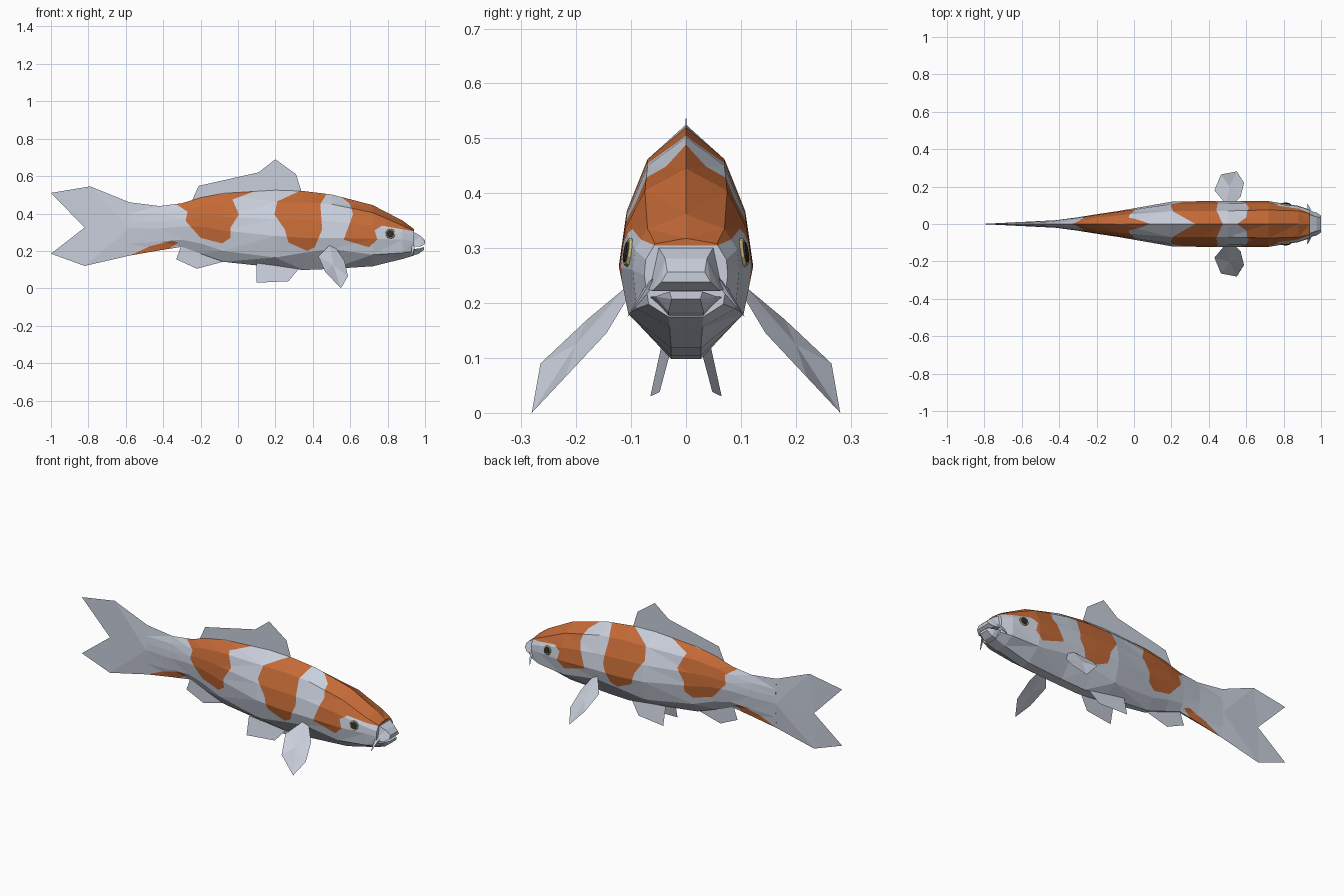
import bpy, bmesh
from mathutils import Vector
from mathutils.bvhtree import BVHTree

if "Cube" in bpy.data.objects:
    bpy.data.objects.remove(bpy.data.objects["Cube"])


def material(name, rgb):
    m = bpy.data.materials.new(name)
    m.diffuse_color = (*rgb, 1)
    m.use_nodes = True
    m.node_tree.nodes["Principled BSDF"].inputs["Base Color"].default_value = m.diffuse_color
    return m


WHITE = material("pearl white", (0.58, 0.62, 0.71))
ORANGE = material("burnt orange", (0.56, 0.145, 0.038))
GOLD = material("eye gold", (0.60, 0.50, 0.20))
BLACK = material("eye black", (0.025, 0.026, 0.03))


def finish(bm, name, mats):
    me = bpy.data.meshes.new(name)
    bm.to_mesh(me)
    bm.free()
    for m in mats:
        me.materials.append(m)
    ob = bpy.data.objects.new(name, me)
    bpy.context.collection.objects.link(ob)
    return ob


def loft(rings):
    """Closed skin through rings of equal point count."""
    bm = bmesh.new()
    rows = [[bm.verts.new(p) for p in r] for r in rings]
    n = len(rows[0])
    for a, b in zip(rows, rows[1:]):
        for i in range(n):
            j = (i + 1) % n
            bm.faces.new((a[i], a[j], b[j], b[i]))
    bm.faces.new(rows[0])
    bm.faces.new(rows[-1])
    bmesh.ops.remove_doubles(bm, verts=bm.verts, dist=1e-5)
    bmesh.ops.triangulate(bm, faces=bm.faces)
    bmesh.ops.recalc_face_normals(bm, faces=bm.faces)
    return bm


def sheet(name, faces, sides=(1,)):
    """Thin fin made of faces given by points, optionally mirrored in y."""
    for s in sides:
        bm = bmesh.new()
        for f in faces:
            bm.faces.new([bm.verts.new((x, y * s, z)) for x, y, z in f])
        bmesh.ops.remove_doubles(bm, verts=bm.verts, dist=1e-5)
        bmesh.ops.recalc_face_normals(bm, faces=bm.faces)
        finish(bm, name, [WHITE])


# Body stations: x, top z, shoulder y z, flank y z, low y z, belly y z
STATIONS = [
    (-.58, .46, .006, .40, .012, .32, .006, .24, .000, .175),
    (-.42, .44, .013, .40, .020, .32, .013, .25, .003, .203),
    (-.30, .455, .022, .415, .036, .33, .025, .26, .005, .222),
    (-.20, .485, .034, .44, .052, .33, .037, .24, .008, .185),
    (-.08, .508, .047, .455, .070, .31, .052, .20, .012, .142),
    (.20, .525, .070, .462, .119, .28, .090, .165, .025, .112),
    (.35, .52, .070, .462, .122, .27, .100, .19, .027, .098),
    (.50, .502, .070, .45, .122, .27, .105, .21, .027, .104),
    (.72, .445, .075, .405, .122, .265, .105, .18, .027, .118),
    (.88, .362, .070, .335, .097, .26, .090, .19, .030, .157),
    (.94, .318, .056, .308, .076, .25, .068, .198, .032, .175),
]


def ring(x, zt, ys, zs, ym, zm, yl, zl, yb, zb):
    upper = ((ys + ym) / 2 + .1 * ym, (zs + zm) / 2)
    half = [(ys, zs), upper, (ym, zm), (yl, zl), (yb, zb)]
    return ([(x, 0, zt)] + [(x, y, z) for y, z in half]
            + [(x, -y, z) for y, z in reversed(half)])


# Orange patches as side outlines (x, z), cut right through the body
PATCHES = [
    [(-.36, .47), (-.27, .41), (-.28, .36), (-.20, .27), (-.085, .24), (-.04, .27),
     (-.04, .325), (.005, .395), (-.03, .475), (.12, .53)],
    [(.35, .53), (.21, .465), (.195, .395), (.25, .315), (.27, .245), (.37, .20),
     (.41, .22), (.45, .315), (.44, .45), (.49, .53)],
    [(.50, .53), (.60, .45), (.615, .396), (.565, .26), (.70, .22), (.745, .26),
     (.73, .31), (.77, .335), (.97, .30), (.97, .40), (.75, .55)],
    [(-.59, .17), (-.47, .225), (-.35, .255), (-.32, .245), (-.39, .195), (-.50, .17)],
]


def inside(x, z, poly):
    hit = False
    for (x1, z1), (x2, z2) in zip(poly, poly[1:] + poly[:1]):
        if (z1 > z) != (z2 > z) and x < x1 + (z - z1) * (x2 - x1) / (z2 - z1):
            hit = not hit
    return hit


body = loft([ring(*s) for s in STATIONS])
tree = BVHTree.FromBMesh(body)
for poly in PATCHES:
    for (x1, z1), (x2, z2) in zip(poly, poly[1:] + poly[:1]):
        near = set()
        for f in body.faces:
            xs = [v.co.x for v in f.verts]
            zs = [v.co.z for v in f.verts]
            if (max(xs) > min(x1, x2) and min(xs) < max(x1, x2)
                    and max(zs) > min(z1, z2) and min(zs) < max(z1, z2)):
                near.update([f, *f.edges, *f.verts])
        if near:
            bmesh.ops.bisect_plane(body, geom=list(near), dist=1e-5,
                                   plane_co=(x1, 0, z1),
                                   plane_no=(z2 - z1, 0, x1 - x2))
for f in body.faces:
    c = f.calc_center_median()
    f.material_index = int(any(inside(c.x, c.z, p) for p in PATCHES))
finish(body, "body", [WHITE, ORANGE])


# Snout and lower jaw, with the mouth gap between them
def wedge(x, yt, zt, yb, zb):
    return [(x, yt, zt), (x, yb, zb), (x, -yb, zb), (x, -yt, zt)]


finish(loft([wedge(.92, .056, .312, .074, .228), wedge(.975, .038, .281, .062, .222),
             wedge(1, .034, .257, .045, .238)]), "snout", [WHITE])
finish(loft([wedge(.90, .080, .21, .03, .166), wedge(.965, .056, .212, .032, .184),
             wedge(.995, .030, .221, .026, .207)]), "lower_jaw", [WHITE])

# Barbels at the corners of the mouth
for s in (1, -1):
    tip = Vector((.925, .104 * s, .178))
    bm = loft([[(.955, .060 * s, .245), (.93, .072 * s, .235), (.945, .066 * s, .222)],
               [tip, tip + Vector((.006, 0, 0)), tip + Vector((0, .003 * s, -.003))]])
    finish(bm, "barbel", [WHITE])

# Eyes: gold disc with black pupil laid on the cheek
for s in (1, -1):
    hit, normal, _, _ = tree.ray_cast(Vector((.815, s, .292)), Vector((0, -s, 0)))
    for name, r, lift, mat in (("eye_ring", .027, .002, GOLD), ("pupil", .020, .005, BLACK)):
        bm = bmesh.new()
        bmesh.ops.create_cone(bm, cap_ends=True, segments=10, radius1=r, radius2=r * .9,
                              depth=.006)
        ob = finish(bm, name, [mat])
        ob.rotation_euler = normal.to_track_quat('Z', 'Y').to_euler()
        ob.location = hit + normal * lift

# Tail fin: two lobes flaring from the thin end of the body
fork = (-.82, 0, .325)
for top, a, b in (((-.58, 0, .46), (-.79, 0, .545), (-1, 0, .51)),
                  ((-.58, 0, .175), (-.82, 0, .12), (-1, 0, .185))):
    faces = [(a, b, fork)]
    for y in (.012, -.012):
        mid = (-.58, y, .32)
        faces += [(mid, top, a), (mid, a, fork)]
    sheet("tail_fin", faces)

# Dorsal and anal fins on the centre line
sheet("dorsal_fin", [[(x, 0, z) for x, z in (
    (-.25, .46), (-.21, .548), (.11, .62), (.20, .69), (.31, .61), (.345, .50))]])
sheet("anal_fin", [[(x, 0, z) for x, z in (
    (-.30, .24), (-.33, .155), (-.22, .105), (-.07, .145), (-.10, .20))]])

# Pelvic fins
sheet("pelvic_fin", [[(.10, .042, .135), (.10, .065, .03), (.27, .048, .038)],
                     [(.10, .042, .135), (.27, .048, .038), (.325, .030, .105)]], (1, -1))

# Pectoral fins: a creased fan around a raised centre
edge = [(.49, .108, .23), (.43, .18, .17), (.465, .265, .09), (.55, .281, 0),
        (.588, .22, .065), (.57, .145, .145), (.525, .103, .215)]
hub = (.51, .20, .125)
sheet("pectoral_fin", [(hub, p, q) for p, q in zip(edge, edge[1:] + edge[:1])], (1, -1))
